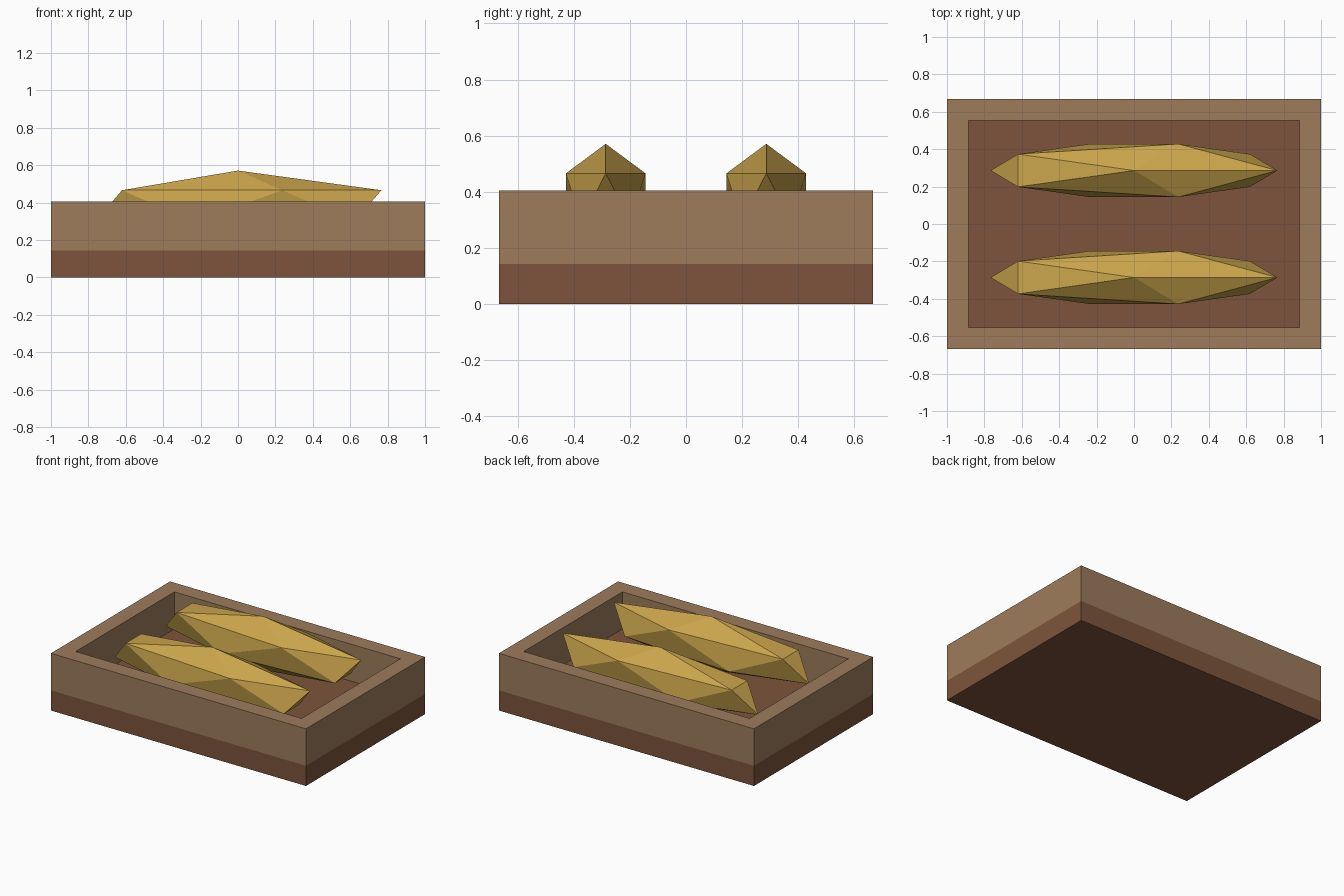
import bpy, bmesh
from mathutils import Matrix

if "Cube" in bpy.data.objects:
    bpy.data.objects.remove(bpy.data.objects["Cube"])

HALF_X, HALF_Y = 1.0, 0.667      # tray footprint
FLOOR_Z, RIM_Z = 0.143, 0.405    # top of base, top of walls
WALL = 0.114                     # wall thickness


def srgb(r, g, b):
    lin = [(c / 255 / 12.92) if c < 11 else ((c / 255 + 0.055) / 1.055) ** 2.4
           for c in (r, g, b)]
    return (*lin, 1.0)


def material(name, rgb):
    m = bpy.data.materials.new(name)
    m.diffuse_color = srgb(*rgb)
    m.use_nodes = True
    m.node_tree.nodes["Principled BSDF"].inputs["Base Color"].default_value = m.diffuse_color
    return m


def add_object(name, bm, mat):
    bmesh.ops.recalc_face_normals(bm, faces=bm.faces)
    mesh = bpy.data.meshes.new(name)
    bm.to_mesh(mesh)
    bm.free()
    mesh.materials.append(mat)
    obj = bpy.data.objects.new(name, mesh)
    bpy.context.collection.objects.link(obj)
    return obj


dark_wood = material("dark_brown_wood", (125, 84, 60))
light_wood = material("light_brown_wood", (157, 124, 92))
gold = material("gold", (203, 165, 76))

# Base slab
bm = bmesh.new()
bmesh.ops.create_cube(bm, size=1, matrix=Matrix.Translation((0, 0, FLOOR_Z / 2))
                      @ Matrix.Diagonal((2 * HALF_X, 2 * HALF_Y, FLOOR_Z, 1)))
add_object("tray_base", bm, dark_wood)

# Wall frame: sweep the wall's rectangular section around the four corners
bm = bmesh.new()
section = [(0, FLOOR_Z), (0, RIM_Z), (WALL, RIM_Z), (WALL, FLOOR_Z)]  # inset, height
corners = [(-1, -1), (1, -1), (1, 1), (-1, 1)]
rings = [[bm.verts.new((sx * (HALF_X - d), sy * (HALF_Y - d), z)) for d, z in section]
         for sx, sy in corners]
for i in range(4):
    a, b = rings[i], rings[(i + 1) % 4]
    for j in range(4):
        k = (j + 1) % 4
        bm.faces.new((a[j], b[j], b[k], a[k]))
add_object("tray_walls", bm, light_wood)

# Two long faceted pieces lying in the tray
for name, y in (("front_nugget", -0.286), ("back_nugget", 0.286)):
    bm = bmesh.new()
    bmesh.ops.create_icosphere(bm, subdivisions=1, radius=1,
                               matrix=Matrix.Diagonal((0.857, 0.1667, 0.19, 1)))
    add_object(name, bm, gold).location = (0, y, 0.381)
